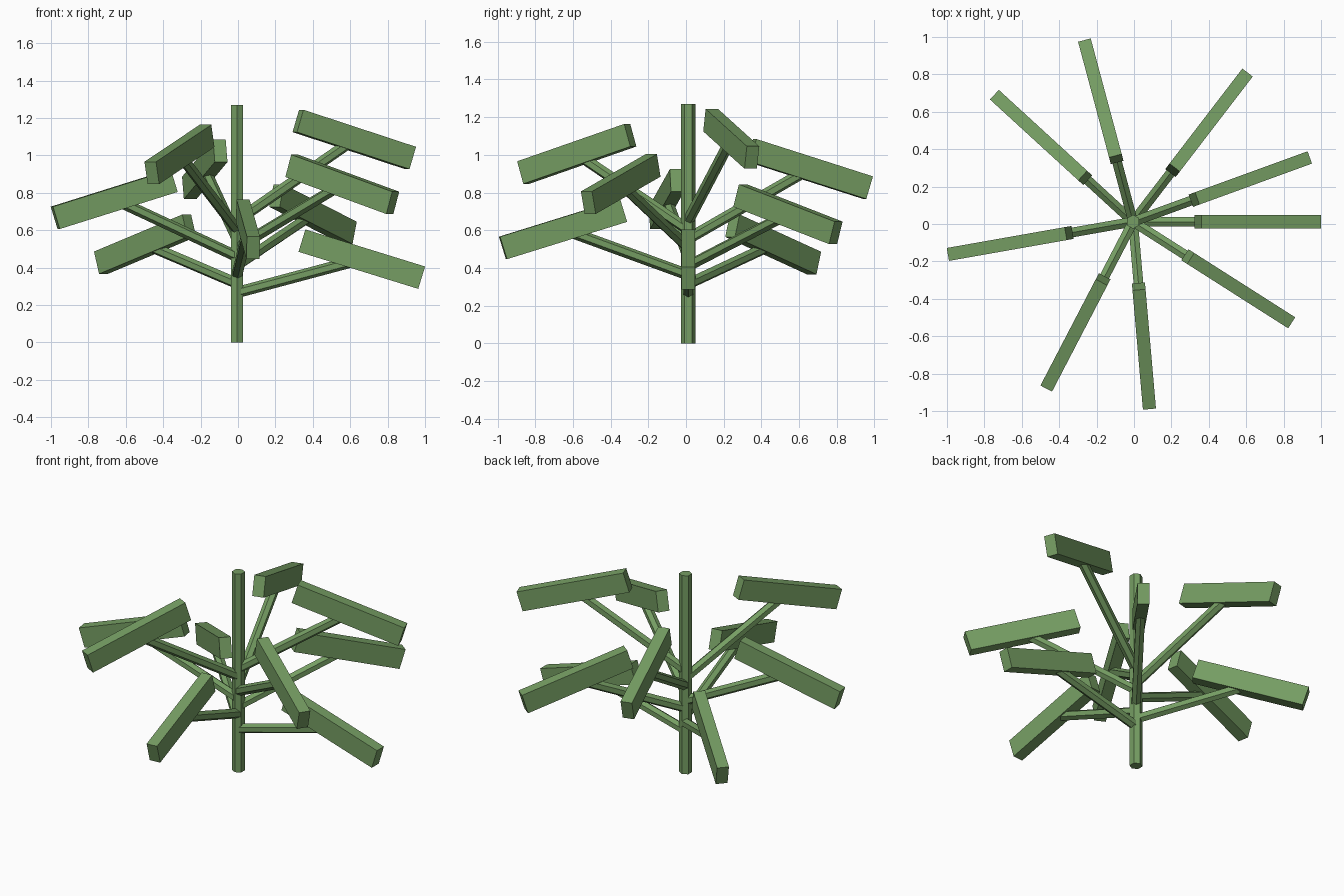
import bpy
import math
from mathutils import Matrix, Vector

cube = bpy.data.objects.get("Cube")
if cube:
    bpy.data.objects.remove(cube, do_unlink=True)

# Single leaf green
green = bpy.data.materials.new("plant_green")
green.use_nodes = True
colour = (0.18, 0.34, 0.125, 1.0)
green.diffuse_color = colour
green.node_tree.nodes["Principled BSDF"].inputs["Base Color"].default_value = colour

AXIS = Vector((-0.005, 0.012, 0))   # trunk position
REACH = 0.667                       # trunk to leaf centre
DROOP = 0.3                         # leaf tilt in radians
GOLDEN = math.radians(137.5)        # turn between successive branches


def finish(name):
    obj = bpy.context.object
    obj.name = name
    obj.data.materials.append(green)
    return obj


def hex_rod(name, start, end, radius):
    """Six-sided rod between two points, with one edge on top."""
    span = end - start
    bpy.ops.mesh.primitive_cylinder_add(vertices=6, radius=radius, depth=span.length)
    obj = finish(name)
    turn = span.to_track_quat('Z', 'Y').to_matrix().to_4x4()
    obj.matrix_world = Matrix.Translation((start + end) / 2) @ turn


def leaf(name, centre, angle):
    """Long flat-sided block that droops outward."""
    bpy.ops.mesh.primitive_cube_add(size=1)
    obj = finish(name)
    obj.matrix_world = (Matrix.Translation(centre)
                        @ Matrix.Rotation(angle, 4, 'Z')
                        @ Matrix.Rotation(DROOP, 4, 'Y')
                        @ Matrix.Diagonal((0.67, 0.07, 0.125, 1)))


# Trunk
bpy.ops.mesh.primitive_cylinder_add(vertices=6, radius=0.0375, depth=1.27,
                                    location=AXIS + Vector((0, 0, 0.635)))
finish("trunk")

# Spiral of branches, each with one leaf
for i in range(9):
    angle = i * GOLDEN
    height = 0.445 + 0.08 * i
    outward = Vector((math.cos(angle), math.sin(angle), 0))
    base = AXIS + Vector((0, 0, height * 0.6))
    tip = AXIS + outward * REACH + Vector((0, 0, height))
    hex_rod(f"branch_{i + 1}", base, tip, 0.03)
    leaf(f"leaf_{i + 1}", tip, angle)
